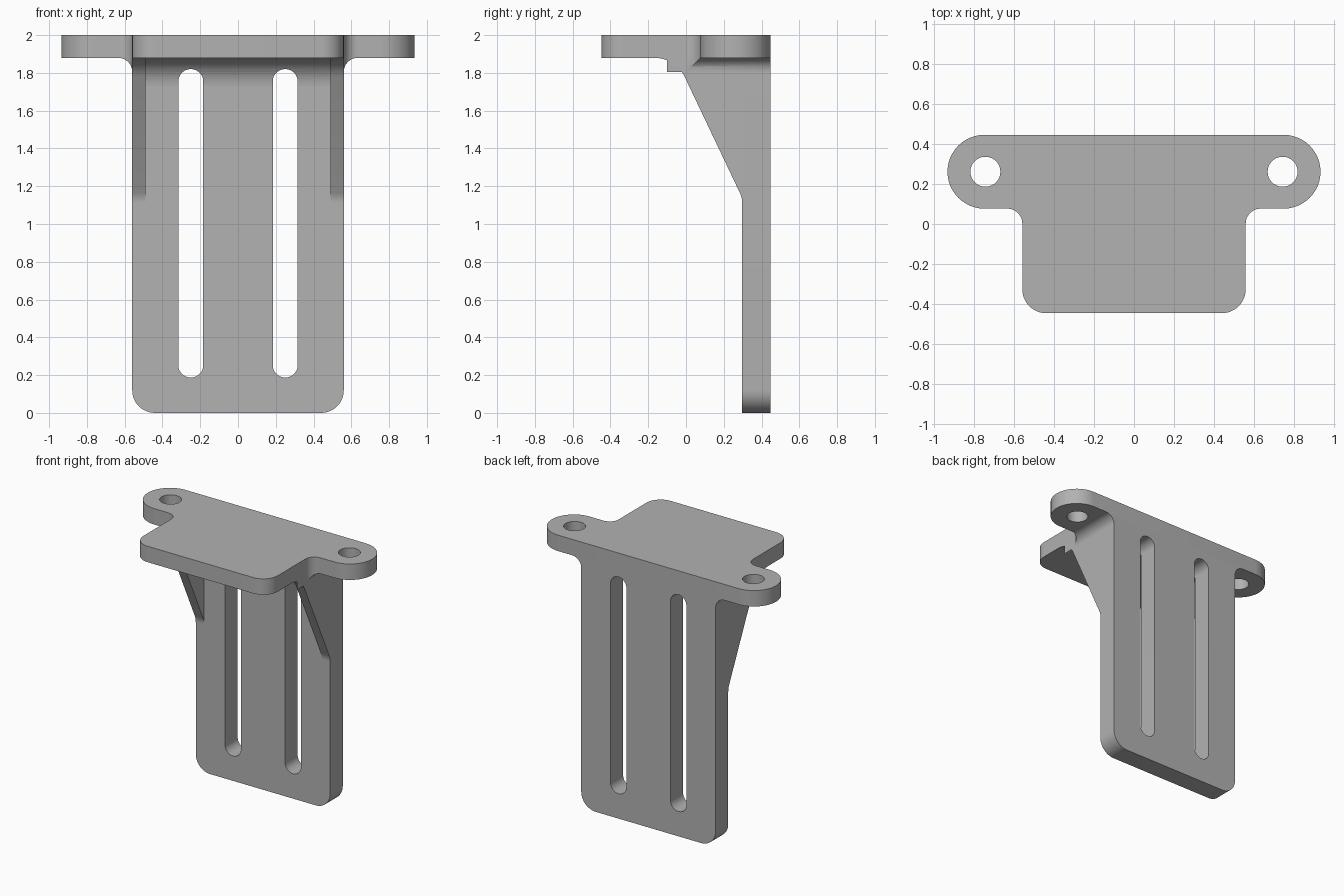
import bpy, bmesh, math
from mathutils import Vector

if "Cube" in bpy.data.objects:
    bpy.data.objects.remove(bpy.data.objects["Cube"], do_unlink=True)

grey = bpy.data.materials.new("plain_grey")
grey.use_nodes = True
COLOUR = (0.445, 0.445, 0.445, 1)
grey.diffuse_color = COLOUR
grey.node_tree.nodes["Principled BSDF"].inputs["Base Color"].default_value = COLOUR

# Main dimensions
HALF, BACK, EAR_X, EAR_R = 0.56, 0.447, 0.935, 0.185
EAR_Y = BACK - 2 * EAR_R
UNDER, TOP, FACE, RIB_IN = 1.88, 2.0, 0.297, 0.49
BLEND = 0.075


def arc(a, b, c, r, steps=12):
    """Points of the arc of radius r that rounds corner b between a and c."""
    a, b, c = Vector(a), Vector(b), Vector(c)
    if r == 0:
        return [b]
    u, v = (a - b).normalized(), (c - b).normalized()
    half = u.angle(v) / 2
    centre = b + (u + v).normalized() * (r / math.sin(half))
    start = b + u * (r / math.tan(half)) - centre
    end = b + v * (r / math.tan(half)) - centre
    turn = math.atan2(start.x * end.y - start.y * end.x, start.dot(end))
    out = []
    for i in range(steps + 1):
        t = turn * i / steps
        out.append(centre + Vector((start.x * math.cos(t) - start.y * math.sin(t),
                                    start.x * math.sin(t) + start.y * math.cos(t))))
    return out


def rounded(corners):
    """Outline from (x, y, radius) corners."""
    out = []
    for i, (x, y, r) in enumerate(corners):
        out += arc(corners[i - 1][:2], (x, y), corners[(i + 1) % len(corners)][:2], r)
    return out


def prism(name, outline, axis, lo, hi):
    """Extrude a flat outline along the named axis."""
    place = {"x": lambda p, d: (d, p.x, p.y),
             "y": lambda p, d: (p.x, d, p.y),
             "z": lambda p, d: (p.x, p.y, d)}[axis]
    pts = []
    for p in map(Vector, outline):
        if not any((p - q).length < 1e-4 for q in pts):
            pts.append(p)
    bm = bmesh.new()
    low = [bm.verts.new(place(p, lo)) for p in pts]
    high = [bm.verts.new(place(p, hi)) for p in pts]
    bm.faces.new(low)
    bm.faces.new(high)
    for i in range(len(pts)):
        bm.faces.new((low[i - 1], low[i], high[i], high[i - 1]))
    bmesh.ops.recalc_face_normals(bm, faces=bm.faces)
    mesh = bpy.data.meshes.new(name)
    bm.to_mesh(mesh)
    bm.free()
    mesh.materials.append(grey)
    ob = bpy.data.objects.new(name, mesh)
    bpy.context.collection.objects.link(ob)
    return ob


def activate(ob):
    bpy.ops.object.select_all(action="DESELECT")
    ob.select_set(True)
    bpy.context.view_layer.objects.active = ob


def boolean(ob, cutter, operation="DIFFERENCE"):
    activate(ob)
    mod = ob.modifiers.new("cut", "BOOLEAN")
    mod.object, mod.operation, mod.solver = cutter, operation, "EXACT"
    bpy.ops.object.modifier_apply(modifier=mod.name)


def mirrored(points):
    return points + [(-x, y, r) for x, y, r in reversed(points)]


# Top plate with rounded ears
plate_outline = rounded(mirrored([
    (HALF, -BACK, 0.12), (HALF, EAR_Y, BLEND),
    (EAR_X, EAR_Y, EAR_R), (EAR_X, BACK, EAR_R)]))
top_plate = prism("top_plate", plate_outline, "z", UNDER, TOP)

# Back plate with rounded lower corners
back_plate = prism("back_plate", rounded(mirrored([
    (HALF, 0, 0.12), (HALF, UNDER, 0)])), "y", FACE, BACK)

# Curved blend between the back plate and the top plate
corner = (FACE, UNDER)
inner_blend = prism("inner_blend", [corner] + arc((-1, UNDER), corner, (FACE, 0), 0.15),
                    "x", -RIB_IN, RIB_IN)
parts = [top_plate, back_plate, inner_blend]
cutters = []

# Limits the ear blends to the plate outline
limit = prism("outline_limit", plate_outline, "z", 1, 3)
cutters.append(limit)

for side, label in ((1, "left"), (-1, "right")):
    # Sloping side rib
    knee, foot = (-0.055, UNDER), (FACE, 1.14)
    rib_outline = ([corner] + arc((-1, UNDER), knee, foot, 0.18)
                   + arc(knee, foot, (FACE, 0), 0.12))
    lo, hi = sorted((side * RIB_IN, side * HALF))
    parts.append(prism(label + "_rib", rib_outline, "x", lo, hi))

    # Curved blend under the ear
    root = (side * HALF, UNDER)
    blend = prism(label + "_ear_blend",
                  [root] + arc((side * 2, UNDER), root, (side * HALF, 0), BLEND),
                  "y", -0.1, BACK)
    boolean(blend, limit, "INTERSECT")
    parts.append(blend)

    # Bolt hole and adjustment slot
    hole = prism("hole_cutter", [(side * 0.745 + 0.075 * math.cos(a), BACK - EAR_R + 0.075 * math.sin(a))
                                 for a in (math.tau * i / 48 for i in range(48))], "z", 1.5, 2.5)
    boolean(top_plate, hole)
    x, w = side * 0.25, 0.066
    slot = prism("slot_cutter", rounded([
        (x - w, 0.187, w), (x + w, 0.187, w), (x + w, 1.82, w), (x - w, 1.82, w)]), "y", 0, 1)
    boolean(back_plate, slot)
    boolean(inner_blend, slot)
    cutters += [hole, slot]

for ob in cutters:
    bpy.data.objects.remove(ob, do_unlink=True)

for ob in parts:
    activate(ob)
    bpy.ops.object.shade_smooth_by_angle(angle=math.radians(30))
